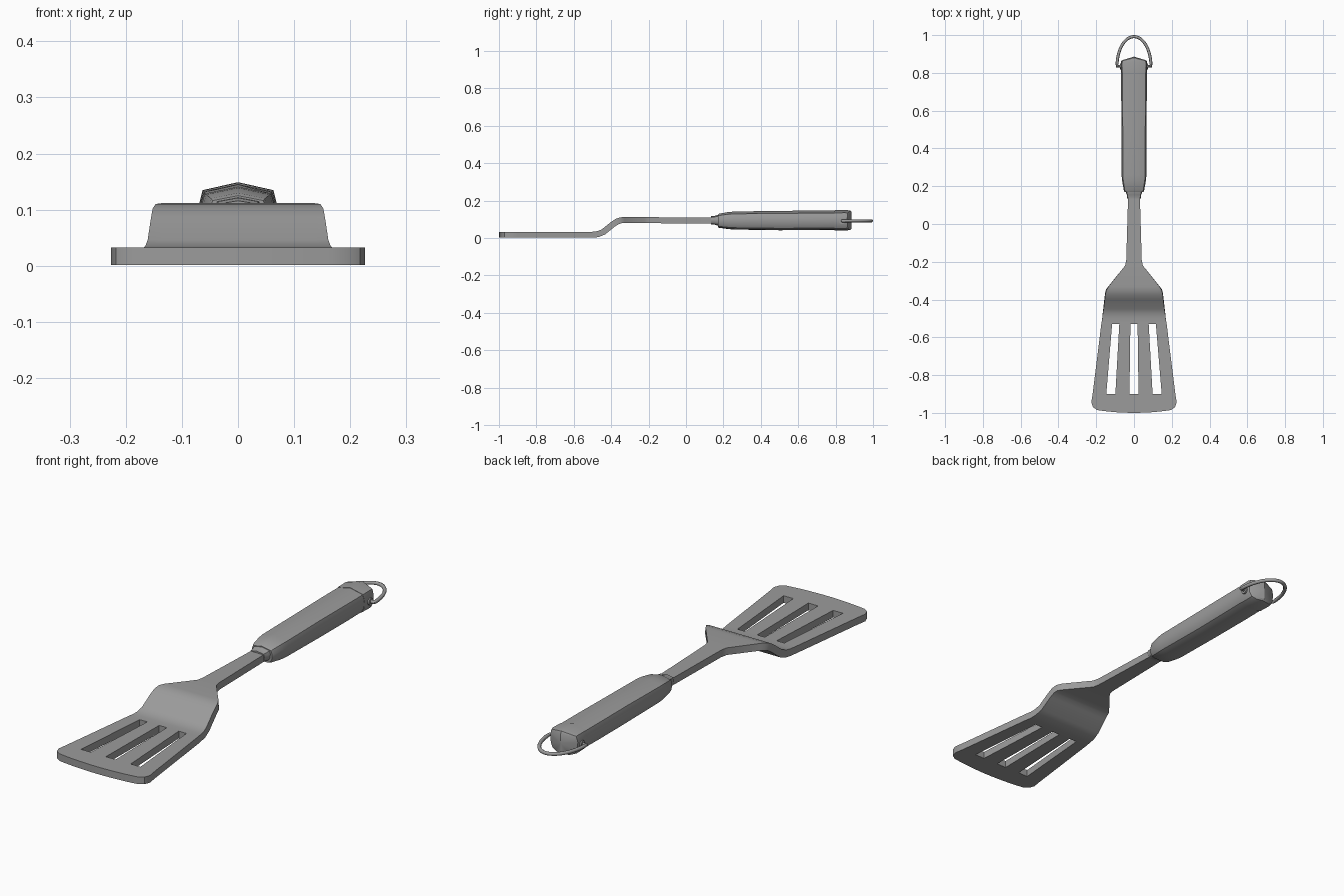
import bpy, bmesh, math
from mathutils import Matrix

old = bpy.data.objects.get("Cube")
if old:
    bpy.data.objects.remove(old)

grey = bpy.data.materials.new("Mid grey")
grey.use_nodes = True
colour = (0.33, 0.33, 0.33, 1)
grey.diffuse_color = colour
grey.node_tree.nodes["Principled BSDF"].inputs["Base Color"].default_value = colour


def activate(obj):
    bpy.ops.object.select_all(action="DESELECT")
    obj.select_set(True)
    bpy.context.view_layer.objects.active = obj


def make_object(name, bm):
    mesh = bpy.data.meshes.new(name)
    bm.to_mesh(mesh)
    bm.free()
    obj = bpy.data.objects.new(name, mesh)
    bpy.context.collection.objects.link(obj)
    mesh.materials.append(grey)
    return obj


def smooth(obj, degrees=32):
    activate(obj)
    bpy.ops.object.shade_smooth_by_angle(angle=math.radians(degrees))


# Slotted blade and stem: rows of (y, half width, top z), solidified
rows = [(-1, .195, .033), (-.985, .217, .033), (-.96, .226, .033), (-.9, .219, .033),
        (-.53, .173, .033), (-.5, .168, .033), (-.475, .165, .036), (-.45, .161, .046),
        (-.4, .155, .086), (-.375, .152, .102), (-.352, .147, .110), (-.33, .134, .112),
        (-.22, .047, .111), (-.19, .041, .111), (.15, .031, .108)]
half = [.11, .45, .67, .85, 1]
columns = [-f for f in reversed(half)] + half
bm = bmesh.new()
grid = []
for y, w, z in rows:
    bow = .015 if y < -.95 else 0
    grid.append([bm.verts.new((f * w, y + bow * f * f, z)) for f in columns])
for r in range(len(rows) - 1):
    for c in range(len(columns) - 1):
        if rows[r][0] == -.9 and c in (2, 4, 6):
            continue  # open slot
        bm.faces.new((grid[r][c], grid[r][c + 1], grid[r + 1][c + 1], grid[r + 1][c]))
blade = make_object("slotted_blade_and_stem", bm)
solid = blade.modifiers.new("Thickness", "SOLIDIFY")
solid.thickness = .032
solid.offset = -1
solid.use_even_offset = True
activate(blade)
bpy.ops.object.modifier_apply(modifier=solid.name)
smooth(blade)

# Handle cross-section: low ridge on top, rounded underside
side = [(0, 0), (.5, .02), (.8, .1), (.96, .28), (1, .62), (.9, .87), (0, 1)]
section = side + [(-x, t) for x, t in reversed(side[1:-1])]


def loft(name, stations):
    """Stations are (y, half width, bottom z, top z, bulge along y at the middle)."""
    bm = bmesh.new()
    rings = [[bm.verts.new((x * w, y + bulge * (1 - abs(x)), lo + t * (hi - lo)))
              for x, t in section] for y, w, lo, hi, bulge in stations]
    n = len(section)
    for a, b in zip(rings, rings[1:]):
        for i in range(n):
            bm.faces.new((a[i], a[(i + 1) % n], b[(i + 1) % n], b[i]))
    for ring in (rings[0], rings[-1]):
        middle = bm.verts.new(((ring[0].co + ring[6].co) / 2))
        for i in range(n):
            bm.faces.new((ring[i], ring[(i + 1) % n], middle))
    bmesh.ops.recalc_face_normals(bm, faces=bm.faces)
    obj = make_object(name, bm)
    smooth(obj)
    return obj


loft("ferrule", [(.135, .036, .073, .116, 0), (.155, .038, .071, .118, 0),
                 (.16, .041, .068, .121, 0), (.19, .042, .066, .123, 0)])
loft("grip", [(.17, .050, .058, .125, 0), (.178, .054, .054, .130, 0),
              (.23, .063, .047, .139, 0), (.26, .066, .045, .141, 0),
              (.5, .066, .041, .145, 0), (.7, .068, .042, .146, 0),
              (.81, .068, .044, .146, 0)])
loft("end_cap", [(.795, .069, .041, .148, 0), (.85, .070, .040, .149, .008),
                 (.862, .068, .043, .146, .018), (.868, .060, .051, .138, .018)])

# Pivot pin through the end cap
bm = bmesh.new()
bmesh.ops.create_cone(bm, cap_ends=True, segments=16, radius1=.016, radius2=.016, depth=.15,
                      matrix=Matrix.Translation((0, .835, .09)) @ Matrix.Rotation(math.pi / 2, 4, "Y"))
smooth(make_object("pivot_pin", bm))

# Hanging ring: half ellipse with its ends turned into the cap
path = [(.055, .835)]
path += [(.09 * math.cos(a), .835 + .157 * math.sin(a))
         for a in (math.pi * i / 28 for i in range(29))]
path += [(-.055, .835)]
curve = bpy.data.curves.new("hanging_ring", "CURVE")
curve.dimensions = "3D"
curve.bevel_depth = .008
curve.bevel_resolution = 2
curve.use_fill_caps = True
spline = curve.splines.new("POLY")
spline.points.add(len(path) - 1)
for point, (x, y) in zip(spline.points, path):
    point.co = (x, y, .091, 1)
curve.materials.append(grey)
ring = bpy.data.objects.new("hanging_ring", curve)
bpy.context.collection.objects.link(ring)
activate(ring)
bpy.ops.object.convert(target="MESH")
smooth(bpy.context.object, 50)
